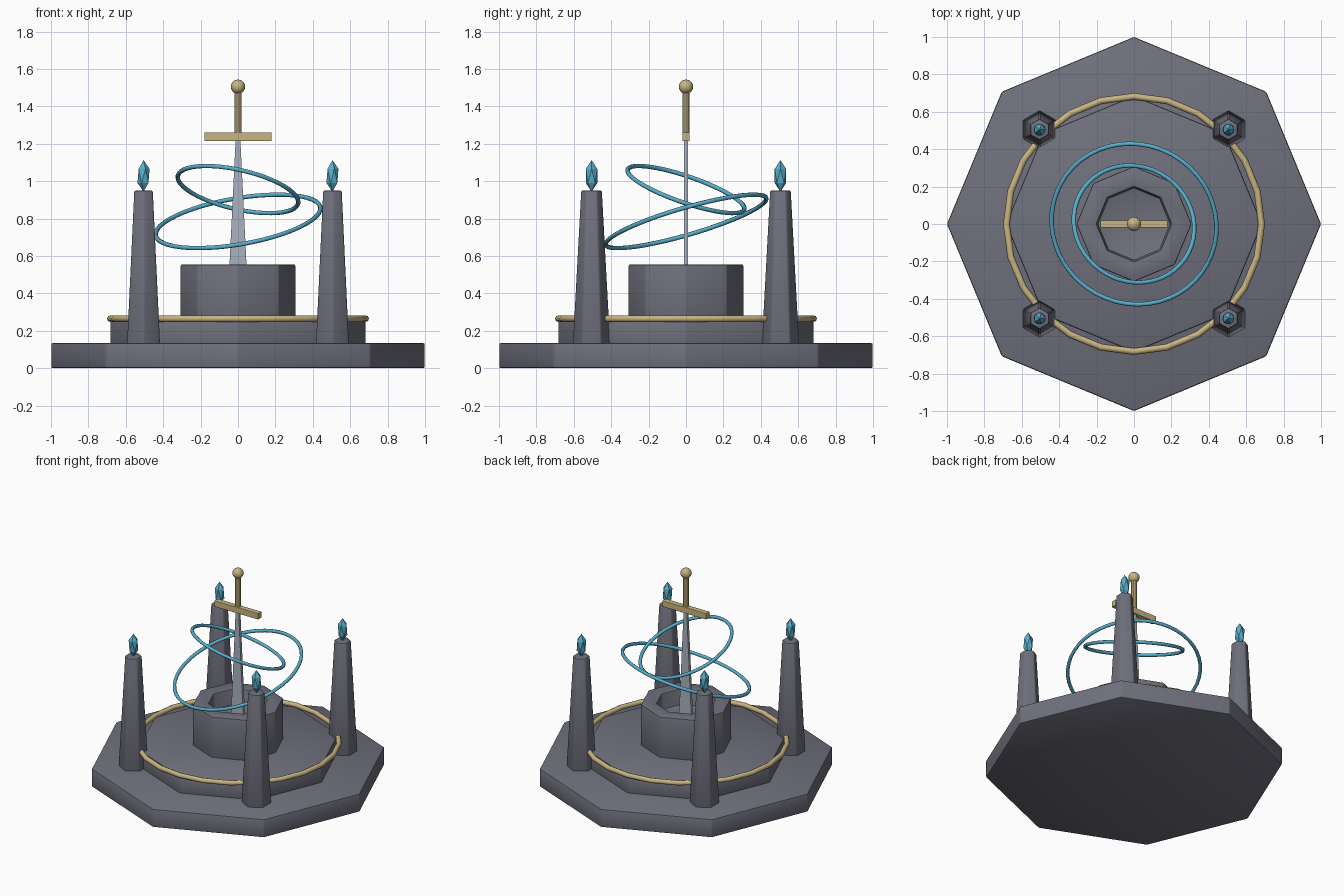
import bpy, bmesh
from math import cos, sin, pi, radians
from mathutils import Matrix

if "Cube" in bpy.data.objects:
    bpy.data.objects.remove(bpy.data.objects["Cube"], do_unlink=True)


def material(name, r, g, b):
    m = bpy.data.materials.new(name)
    m.use_nodes = True
    m.diffuse_color = (r, g, b, 1)
    m.node_tree.nodes["Principled BSDF"].inputs["Base Color"].default_value = (r, g, b, 1)
    return m


stone = material("grey stone", 0.16, 0.165, 0.205)
gold = material("pale gold", 0.58, 0.46, 0.22)
glow = material("sky blue", 0.10, 0.43, 0.61)
steel = material("pale steel", 0.40, 0.45, 0.53)


def finish(bm, name, mat, bevel=0.0, smooth=True):
    """Soften the hard edges and turn the bmesh into an object."""
    bmesh.ops.recalc_face_normals(bm, faces=bm.faces)
    if bevel:
        edges = [e for e in bm.edges if e.calc_face_angle(0) > radians(20)]
        bmesh.ops.bevel(bm, geom=edges, offset=bevel, segments=2,
                        profile=0.5, affect='EDGES', clamp_overlap=True)
    mesh = bpy.data.meshes.new(name)
    bm.to_mesh(mesh)
    bm.free()
    ob = bpy.data.objects.new(name, mesh)
    bpy.context.collection.objects.link(ob)
    mesh.materials.append(mat)
    if smooth:
        shade(ob)
    return ob


def shade(ob):
    bpy.ops.object.select_all(action='DESELECT')
    bpy.context.view_layer.objects.active = ob
    ob.select_set(True)
    bpy.ops.object.shade_smooth_by_angle(angle=radians(32))


def turned(name, profile, sides, mat, bevel=0.0, x=0, y=0, phase=0.0):
    """Turn a (radius, height) profile into a many-sided solid."""
    bm = bmesh.new()
    rings = []
    for r, z in profile:
        angles = [phase + 2 * pi * i / sides for i in range(sides)]
        rings.append([bm.verts.new((x + r * cos(a), y + r * sin(a), z)) for a in angles])
    for low, high in zip(rings, rings[1:]):
        for i in range(sides):
            j = (i + 1) % sides
            bm.faces.new((low[i], low[j], high[j], high[i]))
    bm.faces.new(rings[0][::-1])
    bm.faces.new(rings[-1])
    return finish(bm, name, mat, bevel)


def box(name, size, z0, z1, mat, top_scale=1.0, bevel=0.0):
    """Box between two heights, optionally narrowing in x."""
    bm = bmesh.new()
    bmesh.ops.create_cube(bm, size=1)
    for v in bm.verts:
        top = v.co.z > 0
        v.co.x *= size[0] * (top_scale if top else 1)
        v.co.y *= size[1]
        v.co.z = z1 if top else z0
    return finish(bm, name, mat, bevel, smooth=False)


def ring(name, major, minor, z, mat, tilt=(0, 0), segments=48):
    bpy.ops.mesh.primitive_torus_add(
        major_radius=major, minor_radius=minor, major_segments=segments,
        minor_segments=8, location=(0, 0, z),
        rotation=(radians(tilt[0]), radians(tilt[1]), 0))
    ob = bpy.context.object
    ob.name = name
    ob.data.materials.append(mat)
    bpy.ops.object.shade_smooth()
    return ob


# Stepped octagonal platform and hollow pedestal
turned("base_slab", [(1.0, 0), (1.0, 0.135)], 8, stone, 0.01)
turned("upper_step", [(0.685, 0.12), (0.685, 0.255)], 8, stone, 0.01)
turned("pedestal", [(0.308, 0.24), (0.308, 0.555), (0.2, 0.555), (0.195, 0.44)],
       8, stone, 0.008)
ring("step_trim", 0.682, 0.018, 0.265, gold, segments=24)

# Corner pillars, each with a floating crystal
for side_y, depth in ((-1, "front"), (1, "back")):
    for side_x, side in ((-1, "right"), (1, "left")):
        x, y = side_x * 0.505, side_y * 0.505
        turned(f"pillar_{depth}_{side}", [(0.102, 0.12), (0.057, 0.95)],
               6, stone, 0.008, x, y, pi / 6)
        bm = bmesh.new()
        bmesh.ops.create_icosphere(bm, subdivisions=1, radius=0.036)
        bmesh.ops.transform(bm, verts=bm.verts, matrix=Matrix.Translation(
            (x, y, 1.028)) @ Matrix.Diagonal((1, 1, 2.35, 1)))
        finish(bm, f"crystal_{depth}_{side}", glow, smooth=False)

# Tilted rings around the sword
ring("large_ring", 0.447, 0.012, 0.785, glow, (16, -9.7))
ring("small_ring", 0.33, 0.012, 0.955, glow, (-18.5, 13))

# Sword standing in the pedestal
box("blade", (0.102, 0.02), 0.44, 1.22, steel, top_scale=0.25)
box("guard", (0.36, 0.04), 1.215, 1.26, gold, bevel=0.003)
turned("grip", [(0.019, 1.25), (0.019, 1.48)], 10, gold)
bm = bmesh.new()
bmesh.ops.create_uvsphere(bm, u_segments=16, v_segments=10, radius=0.038)
bmesh.ops.translate(bm, verts=bm.verts, vec=(0, 0, 1.505))
finish(bm, "pommel", gold)
